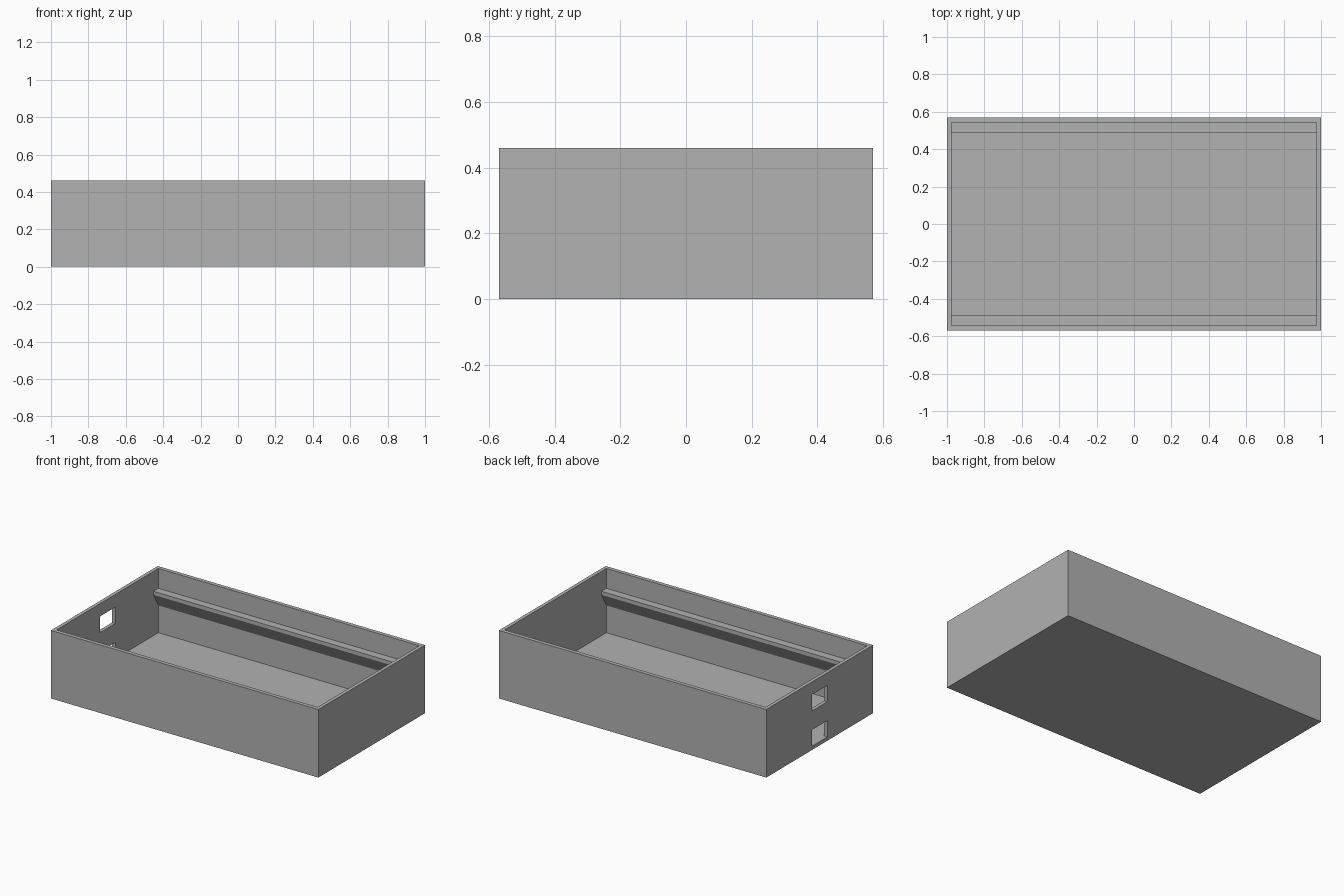
import bpy
import bmesh

if "Cube" in bpy.data.objects:
    bpy.data.objects.remove(bpy.data.objects["Cube"], do_unlink=True)

# Overall dimensions
HALF_X, HALF_Y, HEIGHT = 1.0, 0.57, 0.46
IN_X, IN_Y, FLOOR = 0.976, 0.543, 0.026

grey = bpy.data.materials.new("plain grey")
grey.use_nodes = True
GREY = (0.445, 0.445, 0.445, 1)
grey.diffuse_color = GREY
grey.node_tree.nodes["Principled BSDF"].inputs["Base Color"].default_value = GREY


def add_mesh(name, bm):
    bmesh.ops.recalc_face_normals(bm, faces=bm.faces)
    mesh = bpy.data.meshes.new(name)
    bm.to_mesh(mesh)
    bm.free()
    mesh.materials.append(grey)
    obj = bpy.data.objects.new(name, mesh)
    bpy.context.collection.objects.link(obj)
    return obj


def box(name, low, high):
    bm = bmesh.new()
    bmesh.ops.create_cube(bm, size=1)
    for v in bm.verts:
        v.co = [h if c > 0 else l for c, l, h in zip(v.co, low, high)]
    return add_mesh(name, bm)


def cut(target, cutter):
    cutter.hide_render = True
    mod = target.modifiers.new("cut", "BOOLEAN")
    mod.operation = "DIFFERENCE"
    mod.solver = "EXACT"
    mod.object = cutter
    bpy.context.view_layer.objects.active = target
    bpy.ops.object.modifier_apply(modifier=mod.name)
    bpy.data.objects.remove(cutter, do_unlink=True)


def ledge(name, side):
    # Shelf profile with a chamfered underside, run along the long wall
    profile = [(IN_Y + 0.01, 0.326), (0.49, 0.326), (0.49, 0.302),
               (IN_Y, 0.21), (IN_Y + 0.01, 0.21)]
    bm = bmesh.new()
    end = IN_X + 0.01
    face = bm.faces.new([bm.verts.new((-end, side * y, z)) for y, z in profile])
    run = bmesh.ops.extrude_face_region(bm, geom=[face])
    verts = [g for g in run["geom"] if isinstance(g, bmesh.types.BMVert)]
    bmesh.ops.translate(bm, verts=verts, vec=(2 * end, 0, 0))
    return add_mesh(name, bm)


# Open tray
tray = box("tray", (-HALF_X, -HALF_Y, 0), (HALF_X, HALF_Y, HEIGHT))
cut(tray, box("cavity", (-IN_X, -IN_Y, FLOOR), (IN_X, IN_Y, HEIGHT + 0.1)))

# Two port openings in one short wall
for z in (FLOOR, 0.264):
    cut(tray, box("port", (-HALF_X - 0.05, -0.083, z), (-IN_X + 0.05, 0.083, z + 0.11)))

# Support ledges on both long walls
ledge("front_ledge", -1)
ledge("back_ledge", 1)
